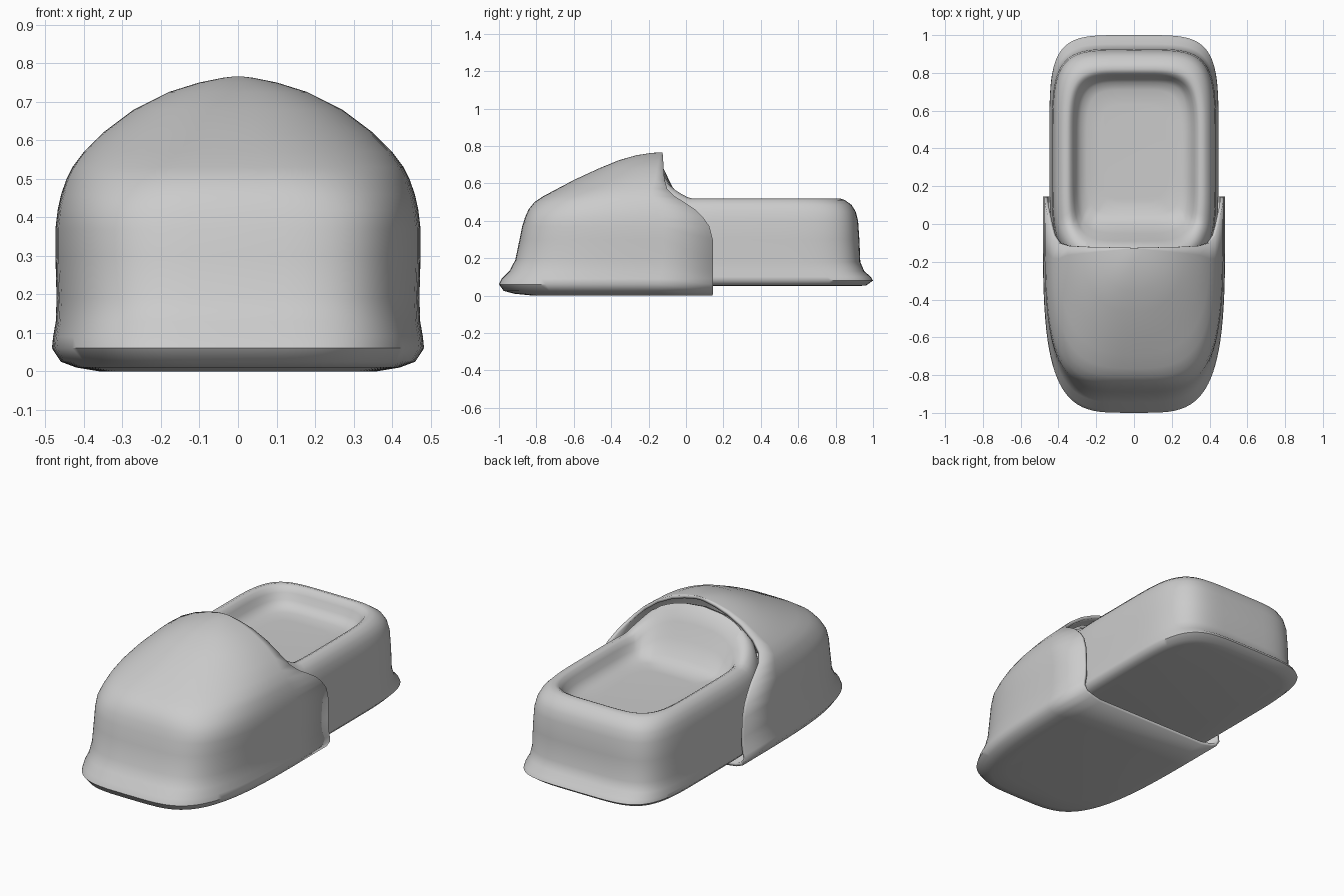
import bpy, bmesh
from math import sin, cos, pi

cube = bpy.data.objects.get("Cube")
if cube:
    bpy.data.objects.remove(cube)

grey = bpy.data.materials.new("plain grey")
grey.use_nodes = True
colour = (0.6, 0.6, 0.6, 1)
grey.diffuse_color = colour
grey.node_tree.nodes["Principled BSDF"].inputs["Base Color"].default_value = colour


def spow(v, e):
    return abs(v) ** e * (1 if v >= 0 else -1)


def loft(name, rings, closed):
    """Skin stacked outlines and cap both ends."""
    bm = bmesh.new()
    rows = [[bm.verts.new(p) for p in ring] for ring in rings]
    n = len(rows[0])
    for low, high in zip(rows, rows[1:]):
        for i in range(n if closed else n - 1):
            j = (i + 1) % n
            bm.faces.new((low[i], high[i], high[j], low[j]))
    bm.faces.new(rows[0])
    bm.faces.new(rows[-1][::-1])
    mesh = bpy.data.meshes.new(name)
    bm.to_mesh(mesh)
    bm.free()
    mesh.materials.append(grey)
    obj = bpy.data.objects.new(name, mesh)
    bpy.context.collection.objects.link(obj)
    return obj


def smooth(obj, angle):
    bpy.ops.object.select_all(action='DESELECT')
    obj.select_set(True)
    bpy.context.view_layer.objects.active = obj
    bpy.ops.object.shade_smooth_by_angle(angle=angle)


# Hood: U-shaped outlines (height, half width, front y, opening y)
hood_levels = [
    (0, .36, -.82, .14), (.01, .42, -.92, .145), (.025, .46, -.975, .145),
    (.06, .483, -1, .145), (.09, .48, -.985, .145), (.13, .473, -.945, .145),
    (.19, .471, -.913, .145), (.3, .474, -.89, .143), (.37, .474, -.876, .125),
    (.42, .468, -.86, .09), (.46, .459, -.842, .05), (.5, .445, -.81, -.01),
    (.53, .43, -.765, -.06), (.57, .4, -.69, -.1), (.62, .35, -.595, -.115),
    (.68, .27, -.465, -.12), (.725, .18, -.355, -.122), (.75, .1, -.265, -.124),
    (.762, .04, -.19, -.125), (.765, .015, -.15, -.126),
]


def hood_ring(z, w, front, back, steps=48):
    n = 4 - 1.6 * min(1, max(0, (z - .42) / .2))
    ring = []
    for i in range(steps + 1):
        a = pi * i / steps
        ring.append((w * spow(cos(a), 2 / n),
                     back - (back - front) * abs(sin(a)) ** (2 / n), z))
    return ring


hood = loft("hood", [hood_ring(*lv) for lv in hood_levels], False)
shell = hood.modifiers.new("thickness", 'SOLIDIFY')
shell.thickness = .018
shell.offset = -1
smooth(hood, .8)

# Tub: closed outlines (height, half width, front y, back y, lift weight)
tub_levels = [
    (.05, .39, -.2, .92, 0), (.055, .425, -.22, .965, 0), (.08, .448, -.23, 1, 0),
    (.1, .447, -.23, .988, 0), (.13, .441, -.23, .953, 0), (.18, .437, -.23, .932, 0),
    (.3, .435, -.23, .927, 0), (.4, .43, -.22, .92, .3), (.45, .42, -.21, .907, .7),
    (.485, .405, -.2, .885, .9), (.51, .382, -.18, .85, 1), (.52, .355, -.155, .82, 1),
    (.51, .335, -.12, .8, 1), (.485, .32, -.09, .785, 1), (.45, .305, -.05, .77, 1),
    (.425, .285, 0, .75, 1), (.41, .25, .05, .71, 0), (.407, .18, .13, .63, 0),
]


def tub_ring(z, w, front, back, weight, steps=96):
    mid, half = (front + back) / 2, (back - front) / 2
    ring = []
    for i in range(steps):
        a = -2 * pi * i / steps
        x = w * spow(cos(a), .42)
        y = mid + half * spow(sin(a), .42)
        # the head end climbs in an arch under the hood
        t = min(1, max(0, (.02 - y) / .15))
        lift = .18 * t * max(0, 1 - (x / .45) ** 2)
        ring.append((x, y, z + weight * lift))
    return ring


tub = loft("tub", [tub_ring(*lv) for lv in tub_levels], True)
smooth(tub, .9)
